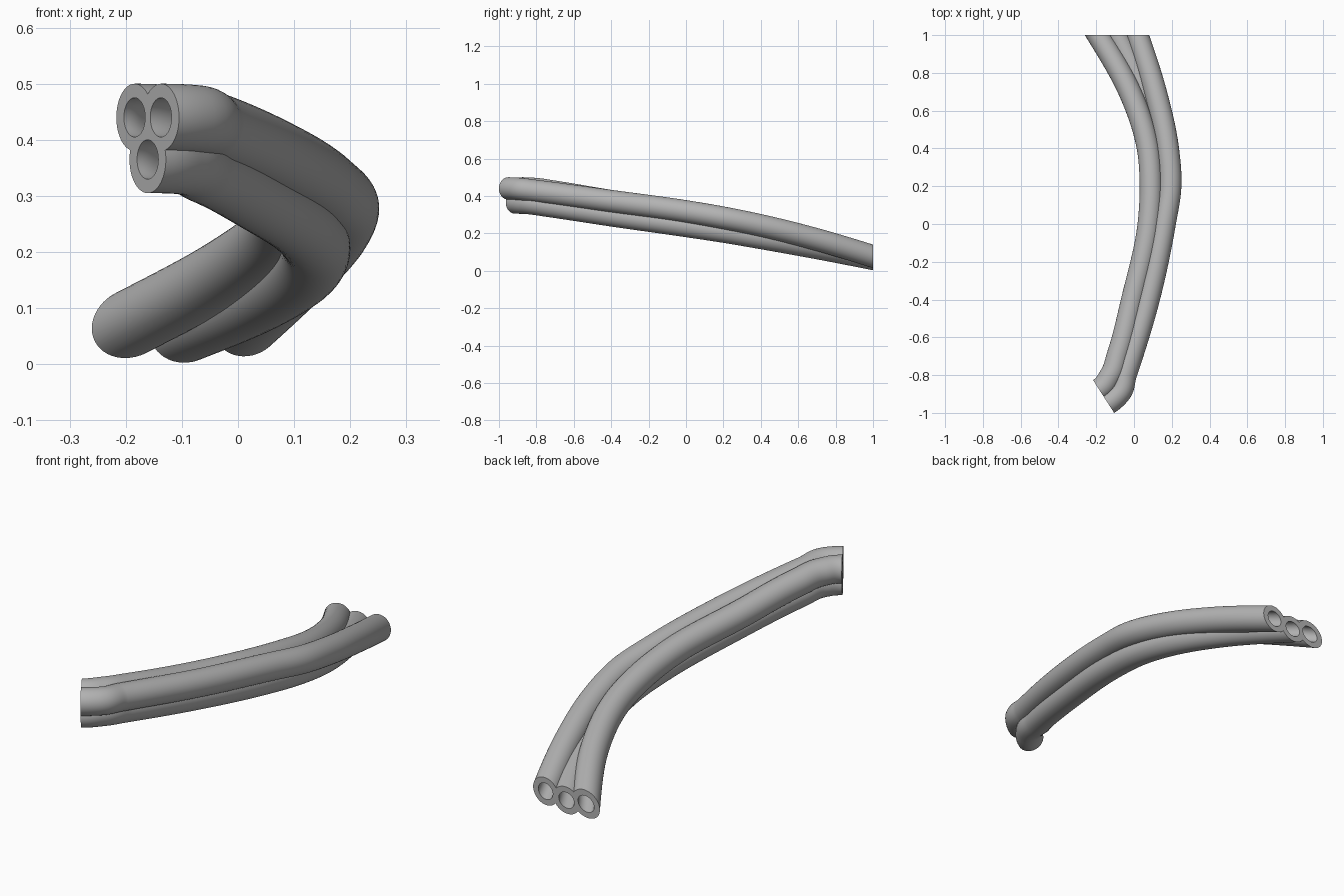
import bpy, bmesh, math
from mathutils import Vector, Matrix

cube = bpy.data.objects.get("Cube")
if cube:
    bpy.data.objects.remove(cube)

grey = bpy.data.materials.new("grey_rubber")
grey.use_nodes = True
colour = (0.45, 0.45, 0.45, 1)
grey.diffuse_color = colour
grey.node_tree.nodes["Principled BSDF"].inputs["Base Color"].default_value = colour

OUTER, BORE, SIDES = 0.06, 0.035, 48
FRONT_DIR = Vector((0.84, 0.54, 0)).normalized()

# Centre lines of the three hoses, front to back
PATHS = {
    "right_hose": [(-.185, -.877, .44), (-.126, -.807, .437), (-.083, -.69, .42),
                   (-.008, -.4, .372), (.079, 0, .317), (.09, .2, .282),
                   (.075, .4, .24), (-.022, .7, .165), (-.19, 1, .074)],
    "left_hose": [(-.138, -.95, .44), (-.08, -.9, .438), (-.046, -.8, .426),
                  (.076, -.4, .372), (.161, 0, .317), (.191, .2, .283),
                  (.178, .4, .242), (.113, .7, .167), (.017, 1, .077)],
    "lower_hose": [(-.161, -.913, .365), (-.102, -.85, .363), (-.063, -.74, .348),
                   (.034, -.4, .297), (.12, 0, .24), (.14, .2, .21),
                   (.128, .4, .176), (.048, .7, .122), (-.09, 1, .064)],
}


def smooth_path(points, overrun, steps=8):
    """Smooth curve through the points, run on straight past both ends."""
    p = [Vector(c) for c in points]
    slopes = [FRONT_DIR / FRONT_DIR.y]
    for a, b, c in zip(p, p[1:], p[2:]):
        h, k = b.y - a.y, c.y - b.y
        slopes.append(((b - a) / h * k + (c - b) / k * h) / (h + k))
    slopes.append((p[-1] - p[-2]) / (p[-1].y - p[-2].y) * 1.5 - slopes[-1] * 0.5)
    out = [p[0] - FRONT_DIR * overrun]
    for i in range(len(p) - 1):
        h = p[i + 1].y - p[i].y
        for s in range(steps):
            t = s / steps
            out.append(p[i] * (2*t**3 - 3*t*t + 1) + slopes[i] * h * (t**3 - 2*t*t + t)
                       + p[i + 1] * (3*t*t - 2*t**3) + slopes[i + 1] * h * (t**3 - t*t))
    out += [p[-1], p[-1] + slopes[-1].normalized() * overrun]
    return out


def rod(name, points, radius, overrun):
    """Solid round rod swept along a path."""
    path = smooth_path(points, overrun)
    bm = bmesh.new()
    rings = []
    for i, c in enumerate(path):
        tangent = (path[min(i + 1, len(path) - 1)] - path[max(i - 1, 0)]).normalized()
        side = tangent.cross(Vector((0, 0, 1))).normalized()
        up = side.cross(tangent)
        angles = [2 * math.pi * k / SIDES for k in range(SIDES)]
        rings.append([bm.verts.new(c + (side * math.cos(a) + up * math.sin(a)) * radius)
                      for a in angles])
    for r, q in zip(rings, rings[1:]):
        for k in range(SIDES):
            n = (k + 1) % SIDES
            bm.faces.new((r[k], r[n], q[n], q[k]))
    bm.faces.new(rings[0])
    bm.faces.new(rings[-1])
    return finish(name, bm)


def end_block(name, centre, direction):
    """Block whose near face trims the hoses on a flat plane."""
    bm = bmesh.new()
    turn = direction.to_track_quat('Y', 'Z').to_matrix().to_4x4()
    bmesh.ops.create_cube(bm, size=0.8, matrix=Matrix.Translation(centre + direction * 0.4) @ turn)
    return finish(name, bm)


def finish(name, bm):
    bmesh.ops.recalc_face_normals(bm, faces=bm.faces)
    mesh = bpy.data.meshes.new(name)
    bm.to_mesh(mesh)
    bm.free()
    mesh.materials.append(grey)
    ob = bpy.data.objects.new(name, mesh)
    bpy.context.collection.objects.link(ob)
    return ob


# Fused outer walls, then bores, then trimmed ends
hoses = [rod(n, pts, OUTER, 0.1) for n, pts in PATHS.items()]
bores = [rod(n + "_bore", pts, BORE, 0.15) for n, pts in PATHS.items()]
trims = [end_block("front_trim", Vector((-.161, -.913, .4)), -FRONT_DIR),
         end_block("back_trim", Vector((-.09, 1, .1)), Vector((0, 1, 0)))]
bundle = hoses[0]
bundle.name = "hose_bundle"
bpy.context.view_layer.objects.active = bundle
bundle.select_set(True)
for operation, tools in (('UNION', hoses[1:]), ('DIFFERENCE', bores + trims)):
    for tool in tools:
        mod = bundle.modifiers.new(tool.name, 'BOOLEAN')
        mod.operation, mod.object, mod.solver = operation, tool, 'EXACT'
        bpy.ops.object.modifier_apply(modifier=mod.name)
        bpy.data.objects.remove(tool)

bpy.ops.object.shade_smooth_by_angle(angle=math.radians(30))
